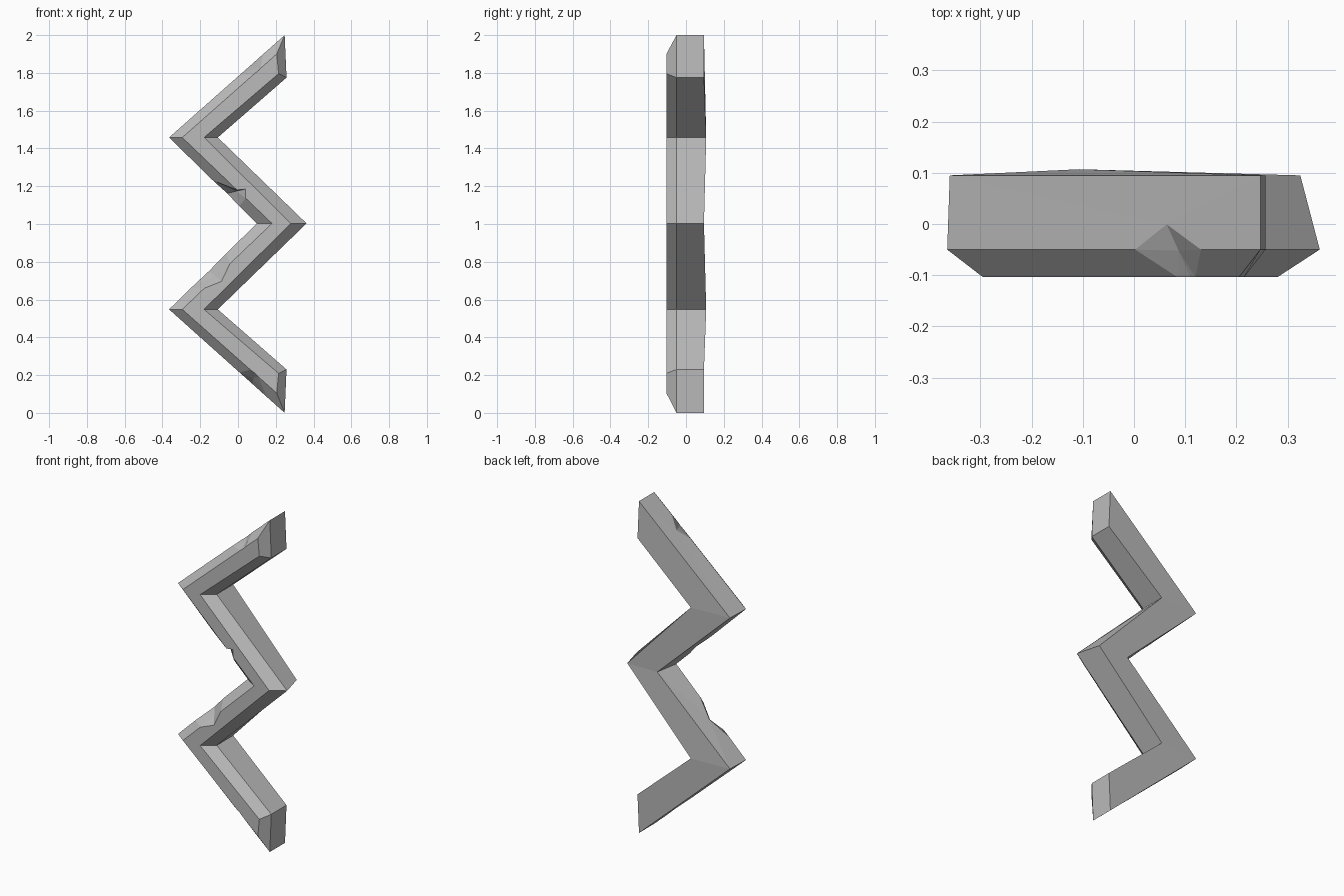
import bpy
import bmesh
from mathutils import Vector

cube = bpy.data.objects.get("Cube")
if cube:
    bpy.data.objects.remove(cube)

stone = bpy.data.materials.new("plain_grey")
stone.use_nodes = True
GREY = (0.5, 0.5, 0.5, 1)
stone.diffuse_color = GREY
stone.node_tree.nodes["Principled BSDF"].inputs["Base Color"].default_value = GREY

BACK, MID, FRONT = 0.095, -0.05, -0.104


def section(back, mid, front, bulge=0.0):
    """Back, middle and front (x, z) points of one side of the bar."""
    return [Vector((back[0], BACK + bulge, back[1])),
            Vector((mid[0], MID, mid[1])),
            Vector((front[0], FRONT, front[1]))]


def level(z, xs, bulge=0.0):
    return section(*[(x, z) for x in xs], bulge)


# Sections from the upper end to the lower end, for the two sides of the zigzag
side_a = [section((.247, 2), (.247, 2), (.205, 1.9)),
          level(1.458, (-.36, -.365, -.295)),
          level(1.003, (.125, .10, .18)),
          level(.548, (-.36, -.365, -.295)),
          section((.247, 0), (.247, 0), (.205, .105))]
side_b = [section((.257, 1.775), (.257, 1.775), (.215, 1.796)),
          level(1.458, (-.107, -.107, -.18), .012),
          level(1.003, (.325, .363, .28)),
          level(.548, (-.107, -.107, -.18), .012),
          section((.257, .23), (.257, .23), (.215, .209))]

# Chip in each arm: middle edge start/end, side point, front edge start/end, front point
chips = [(.19, .40, (.30, .34), .17, .24, (.19, .02)),
         (.50, .80, (.65, .30), .61, .705, (.60, .46)),
         (.35, .75, (.55, .30), .47, .755, (.675, .48)),
         (.61, .85, (.72, .30), .72, .80, (.76, .02))]

bm = bmesh.new()
cache = {}


def vert(p):
    key = tuple(round(c, 4) for c in p)
    if key not in cache:
        cache[key] = bm.verts.new(p)
    return cache[key]


def face(*points):
    bm.faces.new([vert(p) for p in points])


for i, (m0, m1, d, f0, f1, f) in enumerate(chips):
    a0, a1, b0, b1 = side_a[i], side_a[i + 1], side_b[i], side_b[i + 1]

    def along(k, t):
        return a0[k].lerp(a1[k], t)

    # Chip outline and its hollow centre
    mid_start, mid_end = along(1, m0), along(1, m1)
    edge_start, edge_end = along(2, f0), along(2, f1)
    side_point = along(1, d[0]).lerp(along(0, d[0]), d[1])
    front_point = along(2, f[0]).lerp(b0[2].lerp(b1[2], f[0]), f[1])
    centre = side_point.lerp(front_point, .5)
    rim = [mid_start, side_point, mid_end, edge_end, front_point, edge_start]
    for p, q in zip(rim, rim[1:] + rim[:1]):
        face(p, q, centre)

    # Chipped side, bevel and front, split at the chip
    face(a0[0], a0[1], mid_start, side_point)
    face(a0[0], side_point, a1[0])
    face(a1[0], side_point, mid_end, a1[1])
    face(a0[1], a0[2], edge_start, mid_start)
    face(mid_end, edge_end, a1[2], a1[1])
    face(a0[2], b0[2], front_point, edge_start)
    face(b0[2], b1[2], front_point)
    face(b1[2], a1[2], edge_end, front_point)

    # Plain side, bevel and back
    face(b0[0], b0[1], b1[1], b1[0])
    face(b0[1], b0[2], b1[2], b1[1])
    face(a0[0], b0[0], b1[0], a1[0])

# End caps
for i in (0, -1):
    a, b = side_a[i], side_b[i]
    face(a[0], a[1], b[1], b[0])
    face(a[1], a[2], b[2], b[1])

bmesh.ops.recalc_face_normals(bm, faces=bm.faces)
mesh = bpy.data.meshes.new("zigzag_bar")
bm.to_mesh(mesh)
bm.free()
mesh.materials.append(stone)
bpy.context.collection.objects.link(bpy.data.objects.new("zigzag_bar", mesh))
